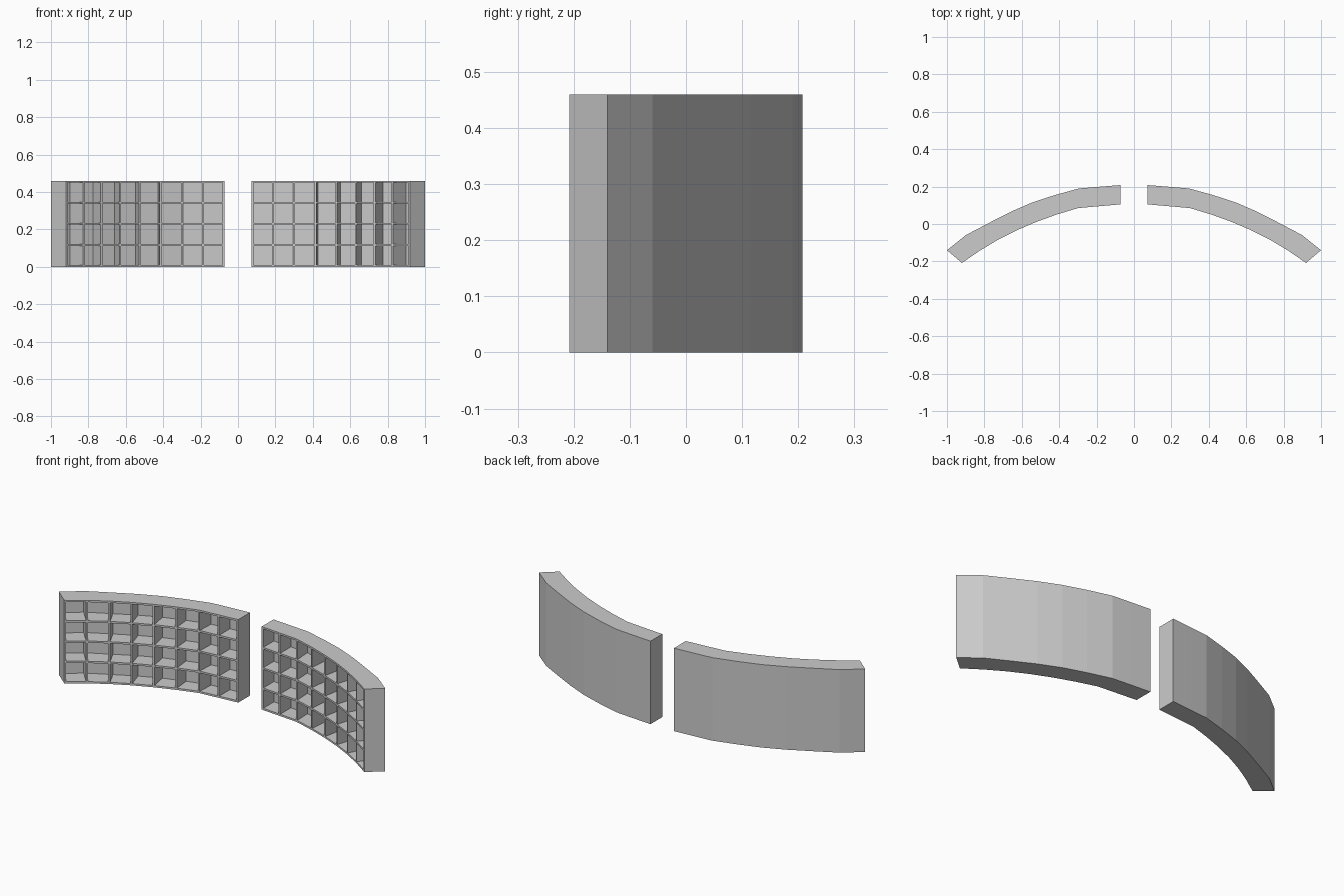
import bpy, bmesh
from mathutils import Vector

if "Cube" in bpy.data.objects:
    bpy.data.objects.remove(bpy.data.objects["Cube"])

H, T, ROWS = 0.46, 0.01, 4

# Plan of the right unit: open front edge and closed back edge, one point per divider
front = [Vector(p) for p in [(.072, .105), (.187, .095), (.30, .085), (.415, .050), (.525, .010),
                             (.63, -.035), (.73, -.086), (.825, -.143), (.92, -.208)]]
back = [Vector(p) for p in [(.072, .208), (.187, .199), (.295, .190), (.425, .154), (.545, .115),
                            (.66, .065), (.775, .006), (.90, -.060), (1.0, -.140)]]


def prism(name, plan, z0, z1, side):
    """Extrude a plan polygon from z0 to z1, mirrored in x when side is -1."""
    bm = bmesh.new()
    face = bm.faces.new([bm.verts.new((x * side, y, z0)) for x, y in plan])
    ext = bmesh.ops.extrude_face_region(bm, geom=[face])
    top = [v for v in ext["geom"] if isinstance(v, bmesh.types.BMVert)]
    bmesh.ops.translate(bm, verts=top, vec=(0, 0, z1 - z0))
    bmesh.ops.recalc_face_normals(bm, faces=bm.faces)
    mesh = bpy.data.meshes.new(name)
    bm.to_mesh(mesh)
    bm.free()
    obj = bpy.data.objects.new(name, mesh)
    bpy.context.collection.objects.link(obj)


n = len(front)
# Inner face of the thin back panel
inner = [b + (f - b).normalized() * T for f, b in zip(front, back)]

for side, label in ((1, "right"), (-1, "left")):
    # Curved back panel
    prism(label + "_back_panel", back + inner[::-1], 0, H, side)
    # Horizontal shelves, including top and bottom boards
    for r in range(ROWS + 1):
        z = r * (H - T) / ROWS
        prism(f"{label}_shelf_{r}", front + inner[::-1], z, z + T, side)
    # Upright dividers between the boards, including both end walls
    for i, (f, b) in enumerate(zip(front, inner)):
        along = (front[min(i + 1, n - 1)] - front[max(i - 1, 0)]).normalized()
        lo = 0 if i == 0 else (-T if i == n - 1 else -T / 2)
        plan = [f + along * lo, f + along * (lo + T), b + along * (lo + T), b + along * lo]
        for r in range(ROWS):
            z = r * (H - T) / ROWS
            prism(f"{label}_divider_{i}_{r}", plan, z + T, z + (H - T) / ROWS, side)
